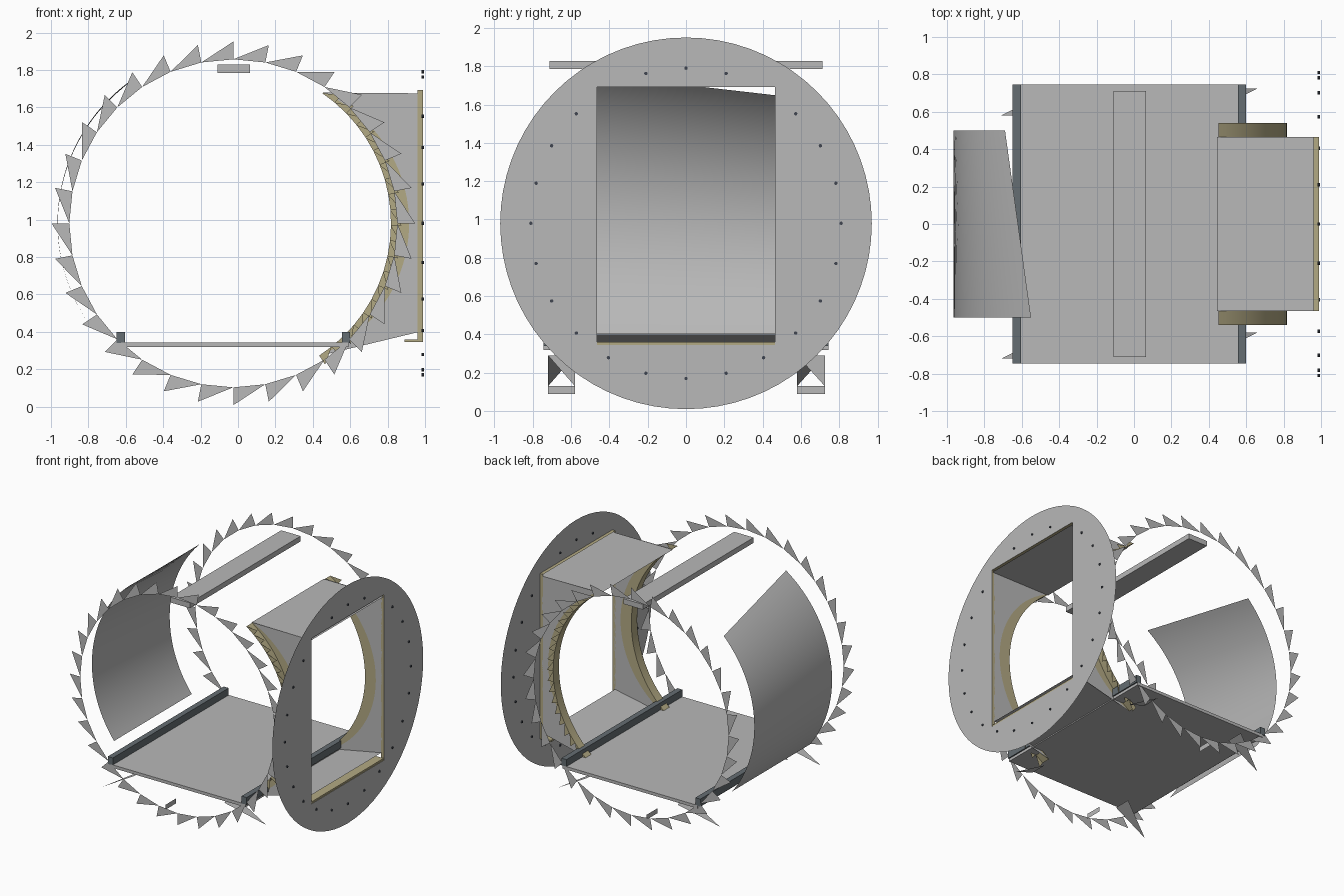
import bpy, math

if "Cube" in bpy.data.objects:
    bpy.data.objects.remove(bpy.data.objects["Cube"])

CX, CZ = -0.025, 0.98          # axis of the main ring


def mat(name, rgb):
    m = bpy.data.materials.new(name)
    m.diffuse_color = (*rgb, 1)
    m.use_nodes = True
    m.node_tree.nodes["Principled BSDF"].inputs["Base Color"].default_value = m.diffuse_color
    return m


GREY = mat("light_grey", (0.48, 0.48, 0.48))
TAN = mat("tan", (0.45, 0.40, 0.23))
SLATE = mat("slate", (0.13, 0.155, 0.17))
DARK = mat("bolt_dark", (0.05, 0.06, 0.08))


def mesh(name, verts, faces, m, smooth=False):
    me = bpy.data.meshes.new(name)
    me.from_pydata(verts, [], faces)
    me.materials.append(m)
    me.polygons.foreach_set("use_smooth", [smooth] * len(me.polygons))
    ob = bpy.data.objects.new(name, me)
    bpy.context.collection.objects.link(ob)
    return ob


def box(name, x, y, z, m):
    v = [(a, b, c) for a in x for b in y for c in z]
    f = [(0, 1, 3, 2), (4, 6, 7, 5), (0, 4, 5, 1), (2, 3, 7, 6), (0, 2, 6, 4), (1, 5, 7, 3)]
    return mesh(name, v, f, m)


def polar(r, a, y):
    return (CX + r * math.cos(a), y, CZ + r * math.sin(a))


def strip(name, a, b, m, smooth=False):
    """Quads between two rows of points."""
    n = len(a)
    return mesh(name, a + b, [(i, i + 1, n + i + 1, n + i) for i in range(n - 1)], m, smooth)


def saw(name, y, n, start, step, r_in, r_out, m):
    """Row of flat saw teeth round the main axis."""
    v, f = [], []
    for i in range(n):
        a = start + i * step
        v += [polar(r_in, a, y), polar(r_out, a, y), polar(r_in, a + step, y)]
        f.append((3 * i, 3 * i + 1, 3 * i + 2))
    return mesh(name, v, f, m)


# Main tooth rings
for side, y in (("front", -0.74), ("back", 0.74)):
    saw(side + "_tooth_ring", y, 32, math.pi / 2, math.tau / 32, 0.877, 0.972, GREY)

# Floor, side rails and overhead bar
box("floor", (-0.625, 0.59), (-0.745, 0.745), (0.318, 0.343), GREY)
box("left_rail", (-0.65, -0.605), (-0.745, 0.745), (0.34, 0.40), SLATE)
box("right_rail", (0.555, 0.60), (-0.745, 0.745), (0.34, 0.40), SLATE)
box("overhead_bar", (-0.11, 0.065), (-0.712, 0.712), (1.785, 1.828), GREY)

# Splayed leg plates and foot strips below the floor
for side, ya, yb in (("front", -0.72, -0.58), ("back", 0.58, 0.725)):
    mesh(side + "_right_leg", [(0.66, yb, 0.13), (0.38, yb, 0.29), (0.38, ya, 0.29)], [(0, 1, 2)], GREY)
    mesh(side + "_left_leg", [(-0.71, ya, 0.13), (-0.43, ya, 0.29), (-0.43, yb, 0.29)], [(0, 1, 2)], GREY)
    mesh(side + "_foot", [(-0.15, ya, 0.09), (-0.15, yb, 0.09), (-0.15, yb, 0.13), (-0.15, ya, 0.13)],
         [(0, 1, 2, 3)], GREY)

# Curved left panel with a slanted upper edge
N = 40
rows = []
for y, top in ((-0.5, math.radians(124)), (0.5, math.radians(135))):
    low = math.radians(218)
    rows.append([polar(0.94, top + (low - top) * i / N, y) for i in range(N + 1)])
strip("curved_panel", rows[0], rows[1], GREY, True)

# End disc with a rectangular opening
DX, HY, Z0, Z1 = 0.988, 0.465, 0.345, 1.692
angles = {i * math.tau / 72 for i in range(72)}
corners = [math.atan2(z - CZ, y) % math.tau for y in (-HY, HY) for z in (Z0, Z1)]
angles = sorted(angles | set(corners))
outer, inner = [], []
for a in angles + angles[:1]:
    c, s = math.cos(a), math.sin(a)
    k = min(HY / max(abs(c), 1e-6), ((Z1 - CZ) if s > 0 else (CZ - Z0)) / max(abs(s), 1e-6))
    outer.append((DX, 0.97 * c, CZ + 0.97 * s))
    inner.append((DX, k * c, CZ + k * s))
strip("end_disc", inner, outer, GREY)

# Tan lining of the opening and its sill
ring = [(-HY, Z0), (HY, Z0), (HY, Z1), (-HY, Z1), (-HY, Z0)]
strip("opening_lining", [(0.96, y, z) for y, z in ring], [(DX, y, z) for y, z in ring], TAN)
box("opening_sill", (0.89, 0.985), (-HY, HY), (0.346, 0.36), TAN)

# Bolts on the disc, skipping those the opening removes
for i in range(24):
    a = i * math.tau / 24
    y, z = 0.81 * math.cos(a), CZ + 0.81 * math.sin(a)
    if abs(y) < HY and Z0 < z < Z1:
        continue
    bpy.ops.mesh.primitive_cylinder_add(vertices=10, radius=0.009, depth=0.014,
                                        location=(0.988, y, z), rotation=(0, math.pi / 2, 0))
    bolt = bpy.context.object
    bolt.name = "bolt"
    bolt.data.materials.append(DARK)

# Housing between the ring and the disc
mesh("housing_roof", [(0.445, -HY, 1.675), (0.985, -HY, 1.675), (0.985, HY, 1.675), (0.445, HY, 1.675)],
     [(0, 1, 2, 3)], GREY)
mesh("housing_base", [(0.58, -HY, 0.325), (0.965, -HY, 0.40), (0.965, HY, 0.40), (0.58, HY, 0.325)],
     [(0, 1, 2, 3)], GREY)

A0, A1, M = math.radians(-57), math.radians(55.5), 36
arc = [A0 + (A1 - A0) * i / M for i in range(M + 1)]


def crescent_r(a):
    return 0.845 + 0.095 * max(0, math.cos(a * 90 / 57))


for side, s in (("front", -1), ("back", 1)):
    y0, y1 = s * HY, s * 0.54
    # Curved tan flange, crescent and small teeth
    strip(side + "_flange", [polar(0.843, a, y0) for a in arc], [polar(0.843, a, y1) for a in arc], TAN, True)
    strip(side + "_crescent", [polar(0.843, a, y0) for a in arc], [polar(crescent_r(a), a, y0) for a in arc], TAN)
    saw(side + "_flange_teeth", y1, 20, A0, (A1 - A0) / 20, 0.843, 0.90, TAN)
    # Grey side wall from the crescent to the disc
    near = [polar(crescent_r(a), a, y0) for a in arc]
    far = []
    for x, _, z in near:
        t = (z - near[0][2]) / (near[-1][2] - near[0][2])
        far.append((0.97, y0, 0.40 + t * (1.675 - 0.40)))
    strip(side + "_housing_wall", near, far, GREY)
